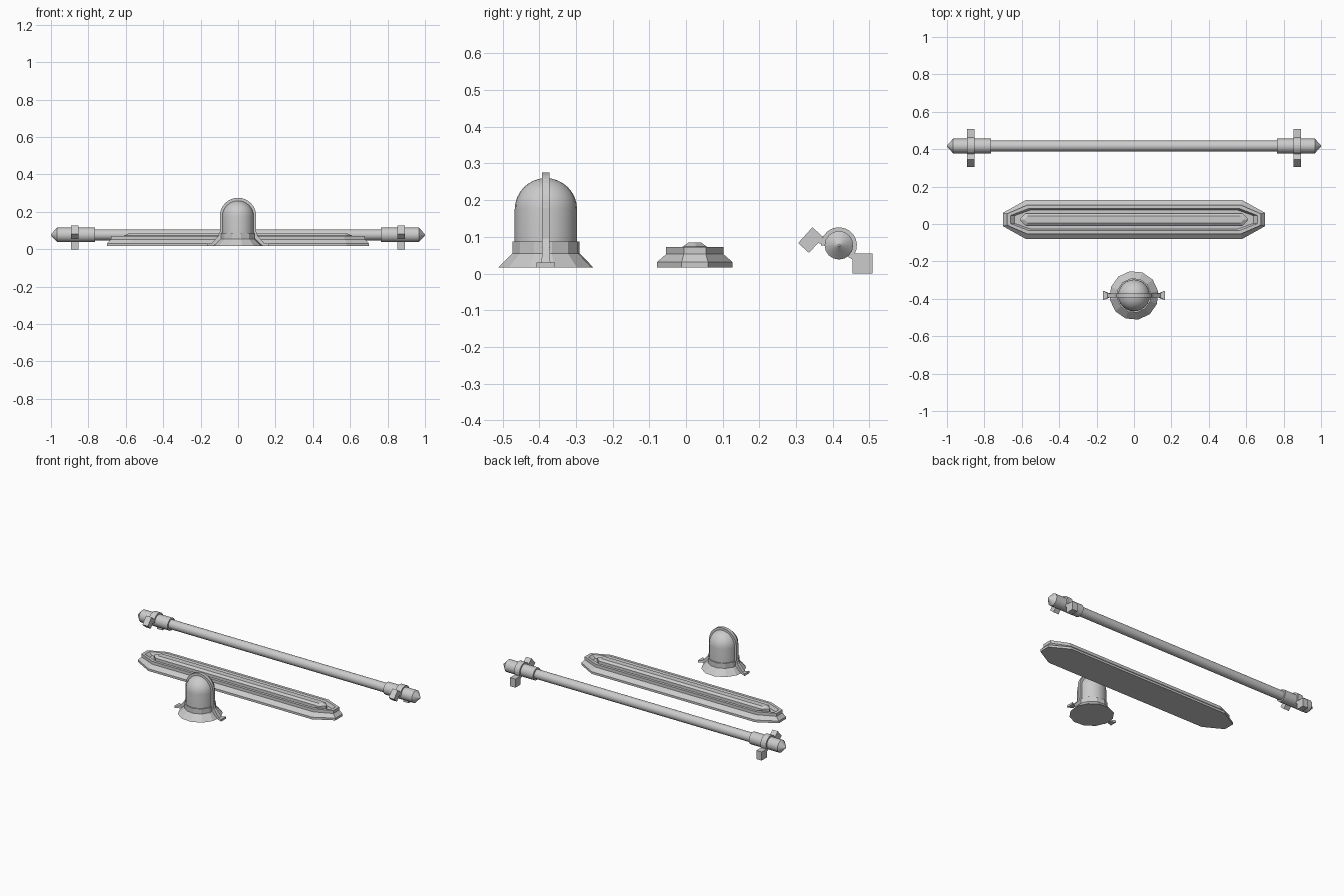
import bpy, bmesh
from math import sin, cos, pi, radians

if "Cube" in bpy.data.objects:
    bpy.data.objects.remove(bpy.data.objects["Cube"])


def loft(name, rings, smooth=False, loop=False):
    """Skin a list of equal-length point rings, closing both ends."""
    bm = bmesh.new()
    vs = [[bm.verts.new(p) for p in r] for r in rings]
    n = len(vs[0])
    for a, b in zip(vs, vs[1:]):
        for i in range(n):
            j = (i + 1) % n
            bm.faces.new((a[i], a[j], b[j], b[i]))
    bm.faces.new(vs[0][::-1])
    bm.faces.new(vs[-1])
    bmesh.ops.recalc_face_normals(bm, faces=bm.faces)
    me = bpy.data.meshes.new(name)
    bm.to_mesh(me)
    bm.free()
    ob = bpy.data.objects.new(name, me)
    bpy.context.collection.objects.link(ob)
    if smooth:
        bpy.ops.object.select_all(action='DESELECT')
        ob.select_set(True)
        bpy.context.view_layer.objects.active = ob
        bpy.ops.object.shade_smooth_by_angle(angle=radians(35))
    return ob


def upright(name, profile, y, sides, turn=0.0, smooth=False):
    """Turn (radius, z) pairs about a vertical axis."""
    ang = [turn + 2 * pi * i / sides for i in range(sides)]
    return loft(name, [[(r * cos(a), y + r * sin(a), z) for a in ang]
                       for r, z in profile], smooth)


def lengthwise(name, profile, y, z, sides):
    """Turn (x, radius) pairs about an axis along x."""
    ang = [2 * pi * i / sides for i in range(sides)]
    return loft(name, [[(x, y + r * cos(a), z + r * sin(a)) for a in ang]
                       for x, r in profile], True)


def slab(name, levels, y):
    """Stack chamfered outlines: (end x, shoulder x, half width, end half width, z)."""
    rings = []
    for ex, sx, w, e, z in levels:
        rings.append([(ex, y - e, z), (ex, y + e, z), (sx, y + w, z), (-sx, y + w, z),
                      (-ex, y + e, z), (-ex, y - e, z), (-sx, y - w, z), (sx, y - w, z)])
    return loft(name, rings)


# Dome lamp: flared base, collar and glass
DY = -0.382
upright("dome_base", [(.131, .017), (.093, .055), (.093, .087)], DY, 12, radians(10))
R = .085
dome = [(R, .06)] + [(R * cos(t), .175 + R * sin(t))
                     for t in [i * pi / 2 / 8 for i in range(8)]] + [(.003, .26)]
upright("dome_glass", dome, DY, 24, smooth=True)

# Guard strap over the dome, ending in two widened feet
side = [(.165, .030, .165, .017, .025), (.142, .030, .132, .017, .012),
        (.105, .072, .088, .058, .010), (.097, .095, .083, .090, .010)]
arc = [(.097 * cos(t), .178 + .097 * sin(t), .083 * cos(t), .174 + .083 * sin(t), .010)
       for t in [i * pi / 16 for i in range(17)]]
path = side + arc + [(-a, b, -c, d, w) for a, b, c, d, w in side[::-1]]
loft("dome_guard", [[(a, DY - w, b), (a, DY + w, b), (c, DY + w, d), (c, DY - w, d)]
                    for a, b, c, d, w in path])

# Panel lamp: stepped chamfered housing with a recessed top
PY = .024
slab("panel_housing", [(.70, .58, .103, .036, .017), (.70, .58, .103, .036, .031),
                       (.68, .57, .078, .030, .053), (.68, .57, .078, .030, .072),
                       (.66, .56, .060, .022, .072), (.64, .55, .052, .020, .052)], PY)
slab("panel_light", [(.61, .58, .033, .004, .050), (.61, .58, .033, .004, .073),
                     (.585, .57, .018, .002, .084)], PY)

# Tube lamp: long rod, capped ends and clamps
TY, TZ = .417, .077
lengthwise("tube_rod", [(-.80, .029), (.80, .029)], TY, TZ, 20)


def box_yz(name, x0, x1, y, z, hy, hz, rot=0.0):
    pts = [(-hy, -hz), (hy, -hz), (hy, hz), (-hy, hz)]
    c, s = cos(rot), sin(rot)
    return loft(name, [[(x, y + a * c - b * s, z + a * s + b * c) for a, b in pts]
                       for x in (x0, x1)])


for s, label in ((-1, "left"), (1, "right")):
    lengthwise(label + "_end_cap", [(s * .765, .039), (s * .967, .039), (s * 1.0, .003)],
               TY, TZ, 16)
    x0, x1 = s * .873 - .019, s * .873 + .019
    # strap over the cap
    angs = [radians(-45 + 225 * i / 14) for i in range(15)]
    loft(label + "_clamp_strap",
         [[(x, TY + r * cos(a), TZ + r * sin(a))
           for x, r in ((x0, .036), (x1, .036), (x1, .049), (x0, .049))] for a in angs])
    # mounting blocks and their short links
    box_yz(label + "_lower_block", x0, x1, .481, .0275, .027, .0275)
    box_yz(label + "_lower_link", x0, x1, .455, .048, .014, .009, radians(-30))
    box_yz(label + "_upper_block", x0, x1, .340, .091, .020, .029, radians(-42))
    box_yz(label + "_upper_link", x0, x1, .366, .090, .016, .008, radians(-15))
